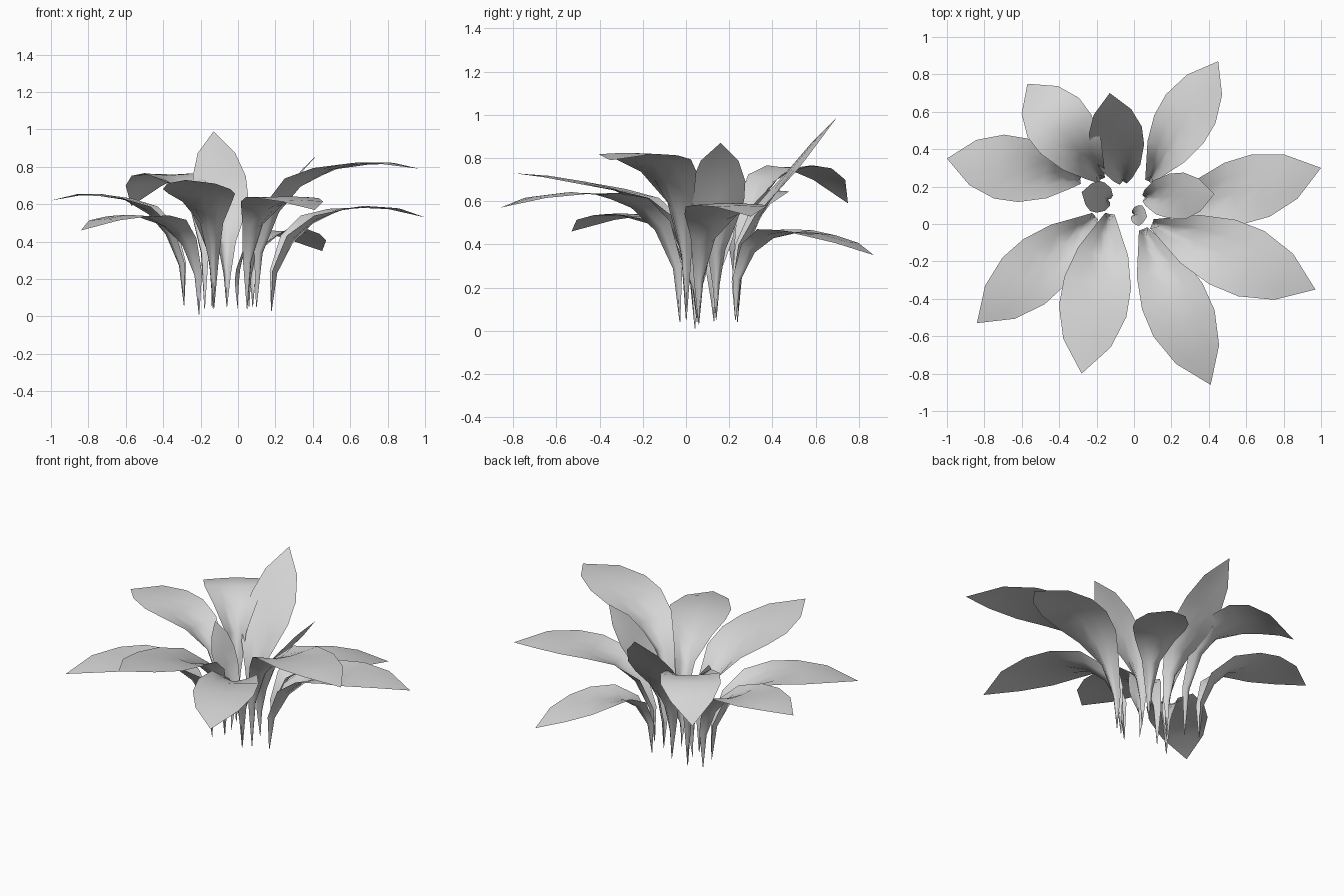
import bpy, bmesh, math
from mathutils import Vector

cube = bpy.data.objects.get("Cube")
if cube:
    bpy.data.objects.remove(cube)

grey = bpy.data.materials.new("pale_grey_leaf")
grey.use_nodes = True
grey.diffuse_color = (0.67, 0.67, 0.67, 1)
grey.node_tree.nodes["Principled BSDF"].inputs["Base Color"].default_value = (0.67, 0.67, 0.67, 1)

# Shared leaf shape: position along the midrib, relative width, fold in degrees
STATIONS = [(0, .02, 60), (.16, .25, 57), (.32, .5, 47), (.46, .79, 22),
            (.6, .98, 4), (.73, .99, -3), (.87, .7, -3), (1, 0, 0)]
ACROSS = (-1, -.5, 0, .5, 1)


def bezier(p, t):
    u = 1 - t
    return p[0]*u**3 + p[1]*3*u*u*t + p[2]*3*u*t*t + p[3]*t**3


def bezier_tangent(p, t):
    u = 1 - t
    return ((p[1]-p[0])*u*u + (p[2]-p[1])*2*u*t + (p[3]-p[2])*t*t).normalized()


def add_leaf(name, base, tip, width, rise, arch, reach=.5):
    """Folded leaf on an arching midrib; rise and arch are its guide heights."""
    start, end = Vector(base), Vector(tip)
    out = Vector((end.x - start.x, end.y - start.y, 0))
    low = Vector((start.x, start.y, rise))
    high = Vector((start.x, start.y, arch)) + out * reach
    path = (start, low, high, end)
    side = Vector((-out.y, out.x, 0)).normalized()

    bm = bmesh.new()
    rows = []
    for t, w, fold in STATIONS:
        centre, along = bezier(path, t), bezier_tangent(path, t)
        up = along.cross(side)
        half, a = width * w / 2, math.radians(fold)
        rows.append([bm.verts.new(centre + side * (s * half * math.cos(a))
                                  + up * (abs(s)**1.4 * half * math.sin(a)))
                     for s in ACROSS])
    for r, q in zip(rows, rows[1:]):
        for i in range(len(ACROSS) - 1):
            bm.faces.new((r[i], q[i], q[i+1], r[i+1])).smooth = True
    bmesh.ops.remove_doubles(bm, verts=bm.verts, dist=.0005)
    bm.normal_update()
    if sum(f.normal.z * f.calc_area() for f in bm.faces) < 0:
        bmesh.ops.reverse_faces(bm, faces=bm.faces)
    mesh = bpy.data.meshes.new(name)
    bm.to_mesh(mesh)
    bm.free()
    mesh.materials.append(grey)
    obj = bpy.data.objects.new(name, mesh)
    bpy.context.collection.objects.link(obj)


# Wide arching leaves around the clump
add_leaf("left_side_leaf", (.18, .06, .03), (1, .3, .53), .35, .49, .71)
add_leaf("left_high_leaf", (.1, 0, .05), (.97, -.35, .79), .38, .73, .92)
add_leaf("front_left_leaf", (.05, -.03, .04), (.41, -.86, .57), .36, .63, .74)
add_leaf("front_right_leaf", (-.13, .05, .04), (-.28, -.8, .73), .37, .62, .71)
add_leaf("right_low_leaf", (-.21, .04, .01), (-.84, -.53, .46), .34, .5, .66)
add_leaf("right_side_leaf", (-.29, .24, .06), (-1, .35, .62), .35, .55, .75)
add_leaf("back_right_leaf", (-.18, .24, .04), (-.57, .75, .59), .35, .73, .96, .6)
add_leaf("back_left_leaf", (.08, .23, .05), (.45, .87, .35), .31, .5, .54)

# Steep leaves
add_leaf("back_tall_leaf", (-.06, .23, .05), (-.13, .7, .99), .29, .42, .7, .4)
add_leaf("left_tall_leaf", (.06, .14, .05), (.43, .16, .87), .25, .4, .68, .4)

# Small upright young leaves
add_leaf("right_young_leaf", (-.14, .13, .04), (-.28, .17, .68), .17, .25, .5, .2)
add_leaf("centre_young_leaf", (0, .05, .04), (.07, .04, .45), .11, .2, .35, .2)
